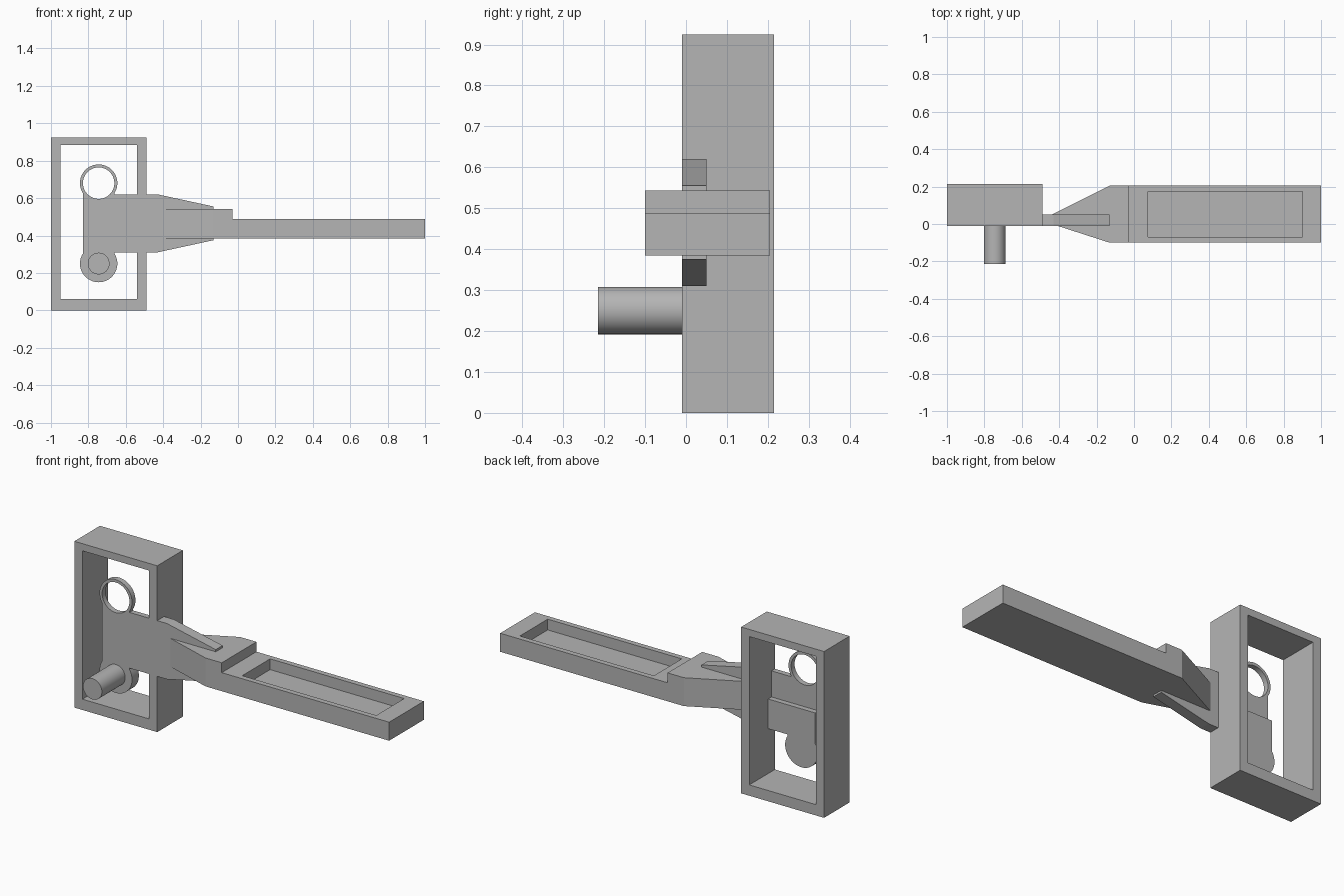
import bpy, bmesh, math
from mathutils import Vector

if "Cube" in bpy.data.objects:
    bpy.data.objects.remove(bpy.data.objects["Cube"], do_unlink=True)

grey = bpy.data.materials.new("plain grey")
grey.use_nodes = True
grey.diffuse_color = (0.46, 0.46, 0.46, 1)
grey.node_tree.nodes["Principled BSDF"].inputs["Base Color"].default_value = (0.46, 0.46, 0.46, 1)


def extrude(name, points, offset):
    """Solid made by pushing a flat outline along an offset."""
    bm = bmesh.new()
    face = bm.faces.new([bm.verts.new(p) for p in points])
    result = bmesh.ops.extrude_face_region(bm, geom=[face])
    moved = [v for v in result["geom"] if isinstance(v, bmesh.types.BMVert)]
    bmesh.ops.translate(bm, verts=moved, vec=Vector(offset))
    bmesh.ops.recalc_face_normals(bm, faces=bm.faces)
    mesh = bpy.data.meshes.new(name)
    bm.to_mesh(mesh)
    bm.free()
    mesh.materials.append(grey)
    obj = bpy.data.objects.new(name, mesh)
    bpy.context.collection.objects.link(obj)
    return obj


def front_shape(name, outline, y0, y1):
    return extrude(name, [(x, y0, z) for x, z in outline], (0, y1 - y0, 0))


def top_shape(name, outline, z0, z1):
    return extrude(name, [(x, y, z0) for x, y in outline], (0, 0, z1 - z0))


def rect(a0, a1, b0, b1):
    return [(a0, b0), (a1, b0), (a1, b1), (a0, b1)]


def circle(cx, cz, r, n=64):
    return [(cx + r * math.cos(math.tau * i / n), cz + r * math.sin(math.tau * i / n)) for i in range(n)]


def combine(obj, other, operation):
    """Apply a boolean and discard the second solid."""
    mod = obj.modifiers.new(operation.lower(), 'BOOLEAN')
    mod.operation, mod.solver, mod.object = operation, 'EXACT', other
    bpy.context.view_layer.update()
    graph = bpy.context.evaluated_depsgraph_get()
    mesh = bpy.data.meshes.new_from_object(obj.evaluated_get(graph))
    obj.modifiers.clear()
    obj.data = mesh
    bpy.data.objects.remove(other, do_unlink=True)


FRONT, BACK, THIN = -0.01, 0.05, 0.02
PIN_X, RING_Z, DISC_Z = -0.745, 0.68, 0.25

# Upright rectangular frame
frame = front_shape("frame", rect(-1, -0.49, 0, 0.925), FRONT, 0.215)
combine(frame, front_shape("opening", rect(-0.95, -0.54, 0.06, 0.885), -0.1, 0.3), 'DIFFERENCE')

# Mounting plate: thick lower half, thin upper half, ring and round foot
plate = front_shape("mounting_plate", rect(-0.83, -0.52, 0.31, 0.475), FRONT, BACK)
combine(plate, front_shape("upper", rect(-0.83, -0.52, 0.40, 0.62), FRONT, THIN), 'UNION')
combine(plate, front_shape("neck", rect(-0.83, -0.66, 0.25, 0.40), FRONT, BACK), 'UNION')
combine(plate, front_shape("foot", circle(PIN_X, DISC_Z, 0.1), FRONT, BACK), 'UNION')
combine(plate, front_shape("ear", rect(-0.83, -0.66, 0.60, 0.66), FRONT, THIN), 'UNION')
combine(plate, front_shape("ring", circle(PIN_X, RING_Z, 0.1), FRONT, THIN), 'UNION')
combine(plate, front_shape("hole", circle(PIN_X, RING_Z, 0.084), -0.1, 0.1), 'DIFFERENCE')

# Pin standing forward from the round foot
pin = front_shape("pin", circle(PIN_X, DISC_Z, 0.058), -0.215, FRONT)

# Tapered fin leaving the frame
fin = front_shape("fin", [(-0.50, 0.31), (-0.43, 0.31), (-0.13, 0.375),
                          (-0.13, 0.555), (-0.43, 0.62), (-0.50, 0.62)], FRONT, BACK)

# Flaring wedge that widens from the fin to the arm
wedge = top_shape("wedge", [(-0.44, 0.0), (-0.13, -0.1), (-0.03, -0.1),
                            (-0.03, 0.205), (-0.13, 0.205), (-0.44, 0.05)], 0.385, 0.543)

# Long arm with a shallow tray
arm = top_shape("arm", rect(-0.03, 1, -0.1, 0.205), 0.385, 0.488)
combine(arm, top_shape("tray", rect(0.075, 0.9, -0.07, 0.175), 0.428, 0.6), 'DIFFERENCE')

# Smooth the round parts, keep the edges sharp
for obj in (plate, pin):
    bpy.ops.object.select_all(action='DESELECT')
    obj.select_set(True)
    bpy.context.view_layer.objects.active = obj
    bpy.ops.object.shade_smooth_by_angle(angle=math.radians(30))
